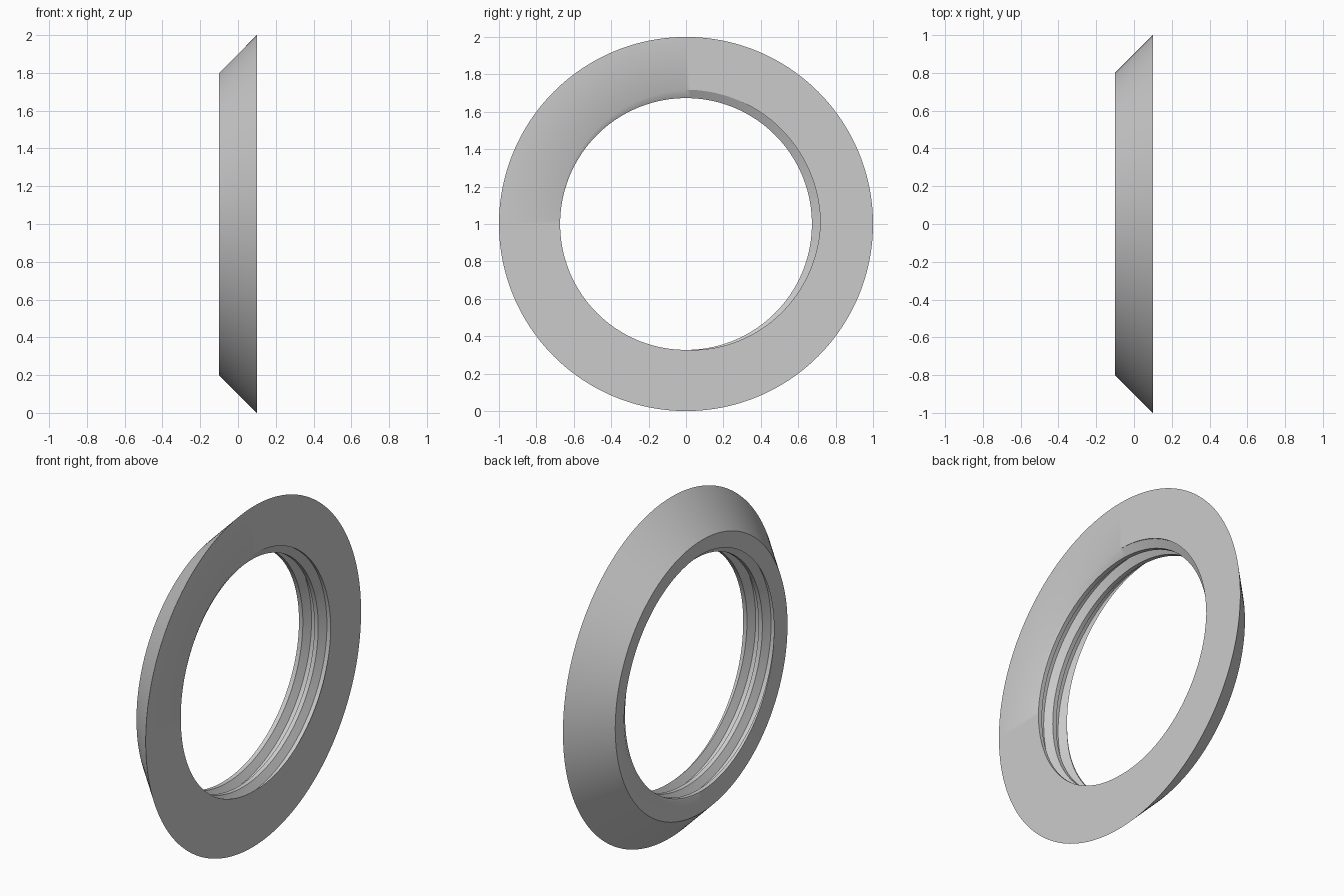
import bpy
import bmesh
from math import pi, sin, cos

cube = bpy.data.objects.get("Cube")
if cube:
    bpy.data.objects.remove(cube, do_unlink=True)

HALF = 0.1            # half thickness along x
PITCH = 0.1           # thread pitch
ROOT, CREST = 0.718, 0.673
BACK_R, FACE_R = 0.8, 1.0
SEGMENTS = 192


def thread_radius(turn):
    """Trapezoid thread: root flat, ramp, crest flat, ramp, a quarter turn each."""
    q = (turn % 1.0) * 4
    if q < 1:
        depth = 0
    elif q < 2:
        depth = q - 1
    elif q < 3:
        depth = 1
    else:
        depth = 4 - q
    return ROOT + (CREST - ROOT) * depth


def section(u):
    """Closed (x, radius) section of the ring at turn u, thread edges clamped to the faces."""
    points = [(-HALF, BACK_R)]
    for m in range(9, -6, -1):
        x = max(-HALF, min(HALF, PITCH * (u - m / 4)))
        points.append((x, thread_radius(u - x / PITCH)))
    points.append((HALF, FACE_R))
    return points


# Gray metal
metal = bpy.data.materials.new("gray_metal")
metal.use_nodes = True
color = (0.6, 0.6, 0.6, 1)
metal.diffuse_color = color
metal.node_tree.nodes["Principled BSDF"].inputs["Base Color"].default_value = color

# Tapered ring with a helical internal thread
bm = bmesh.new()
columns = []
for i in range(SEGMENTS + 1):
    u = i / SEGMENTS
    a = 2 * pi * u
    columns.append([bm.verts.new((x, r * cos(a), 1 + r * sin(a))) for x, r in section(u)])
for c0, c1 in zip(columns, columns[1:]):
    for k in range(len(c0)):
        n = (k + 1) % len(c0)
        bm.faces.new((c0[k], c0[n], c1[n], c1[k]))
bmesh.ops.remove_doubles(bm, verts=bm.verts, dist=0.00002)
bmesh.ops.recalc_face_normals(bm, faces=bm.faces)

mesh = bpy.data.meshes.new("threaded_ring")
bm.to_mesh(mesh)
bm.free()
mesh.materials.append(metal)
ring = bpy.data.objects.new("threaded_ring", mesh)
bpy.context.collection.objects.link(ring)

bpy.ops.object.select_all(action="DESELECT")
ring.select_set(True)
bpy.context.view_layer.objects.active = ring
bpy.ops.object.shade_smooth_by_angle(angle=pi / 6)
